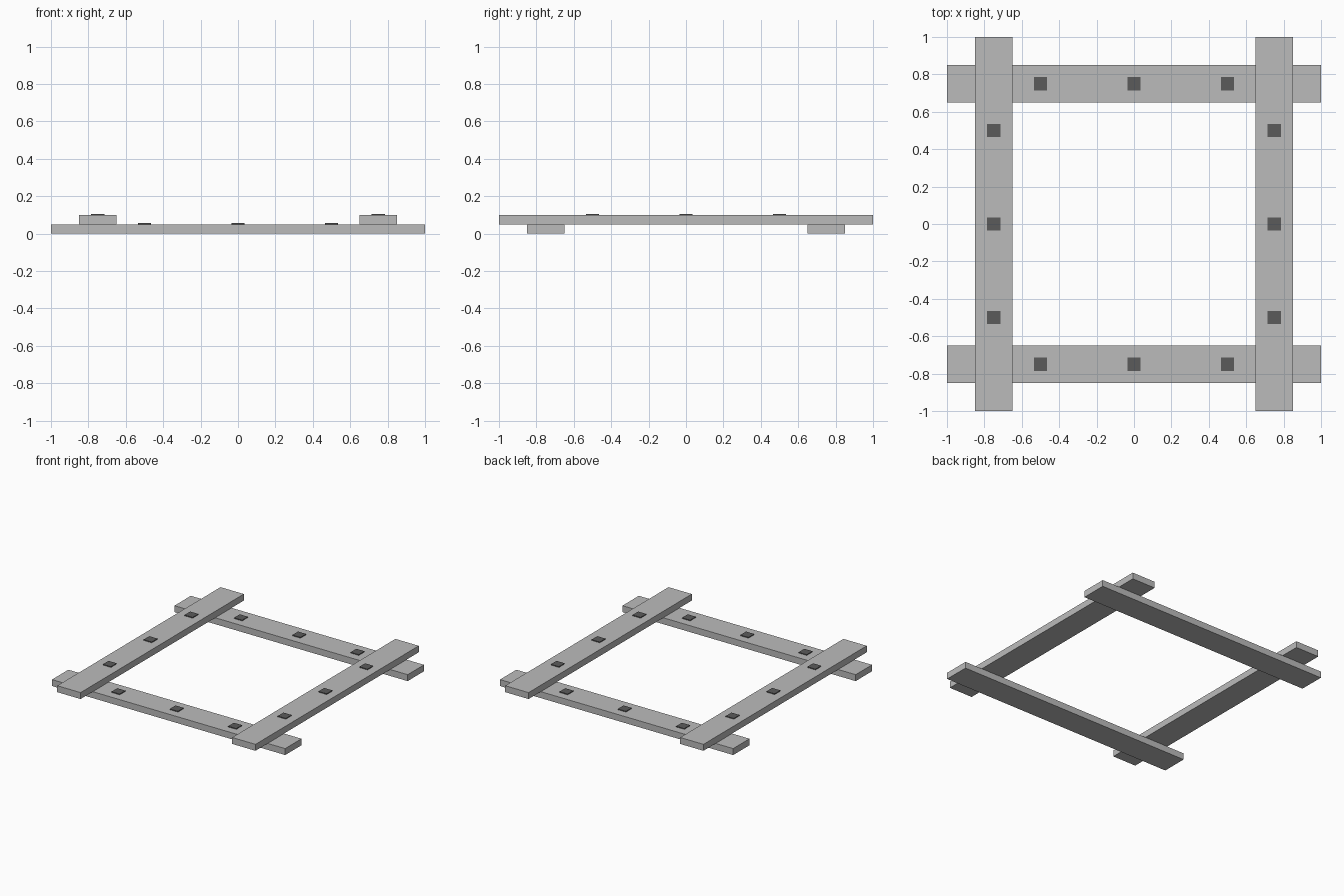
import bpy

cube = bpy.data.objects.get("Cube")
if cube:
    bpy.data.objects.remove(cube, do_unlink=True)


def make_material(name, value):
    mat = bpy.data.materials.new(name)
    mat.use_nodes = True
    colour = (value, value, value, 1.0)
    mat.diffuse_color = colour
    bsdf = next(n for n in mat.node_tree.nodes if n.type == 'BSDF_PRINCIPLED')
    bsdf.inputs["Base Color"].default_value = colour
    return mat


def box(name, centre, size, mat):
    """Axis-aligned box with its size applied to the mesh."""
    bpy.ops.mesh.primitive_cube_add(size=1, location=centre)
    obj = bpy.context.object
    obj.name = name
    obj.scale = size
    bpy.ops.object.transform_apply(location=False, rotation=False, scale=True)
    obj.data.materials.append(mat)
    return obj


light_grey = make_material("light grey", 0.5)
dark_grey = make_material("dark grey", 0.105)

LENGTH, WIDTH, THICK = 2.0, 0.2, 0.05   # planks
OFFSET = 0.75                           # plank centre line from the middle
STUD, STUD_HEIGHT = 0.07, 0.006         # square studs
STUD_SPOTS = {"first": -0.5, "middle": 0.0, "last": 0.5}

# Lower planks run along x, with studs on top
for side, s in (("front", -1), ("back", 1)):
    box(f"{side}_plank", (0, s * OFFSET, THICK / 2), (LENGTH, WIDTH, THICK), light_grey)
    for spot, p in STUD_SPOTS.items():
        box(f"{side}_stud_{spot}", (p, s * OFFSET, THICK + STUD_HEIGHT / 2),
            (STUD, STUD, STUD_HEIGHT), dark_grey)

# Upper planks run along y and rest on the lower ones
for side, s in (("right", -1), ("left", 1)):
    box(f"{side}_plank", (s * OFFSET, 0, THICK * 1.5), (WIDTH, LENGTH, THICK), light_grey)
    for spot, p in STUD_SPOTS.items():
        box(f"{side}_stud_{spot}", (s * OFFSET, p, THICK * 2 + STUD_HEIGHT / 2),
            (STUD, STUD, STUD_HEIGHT), dark_grey)
